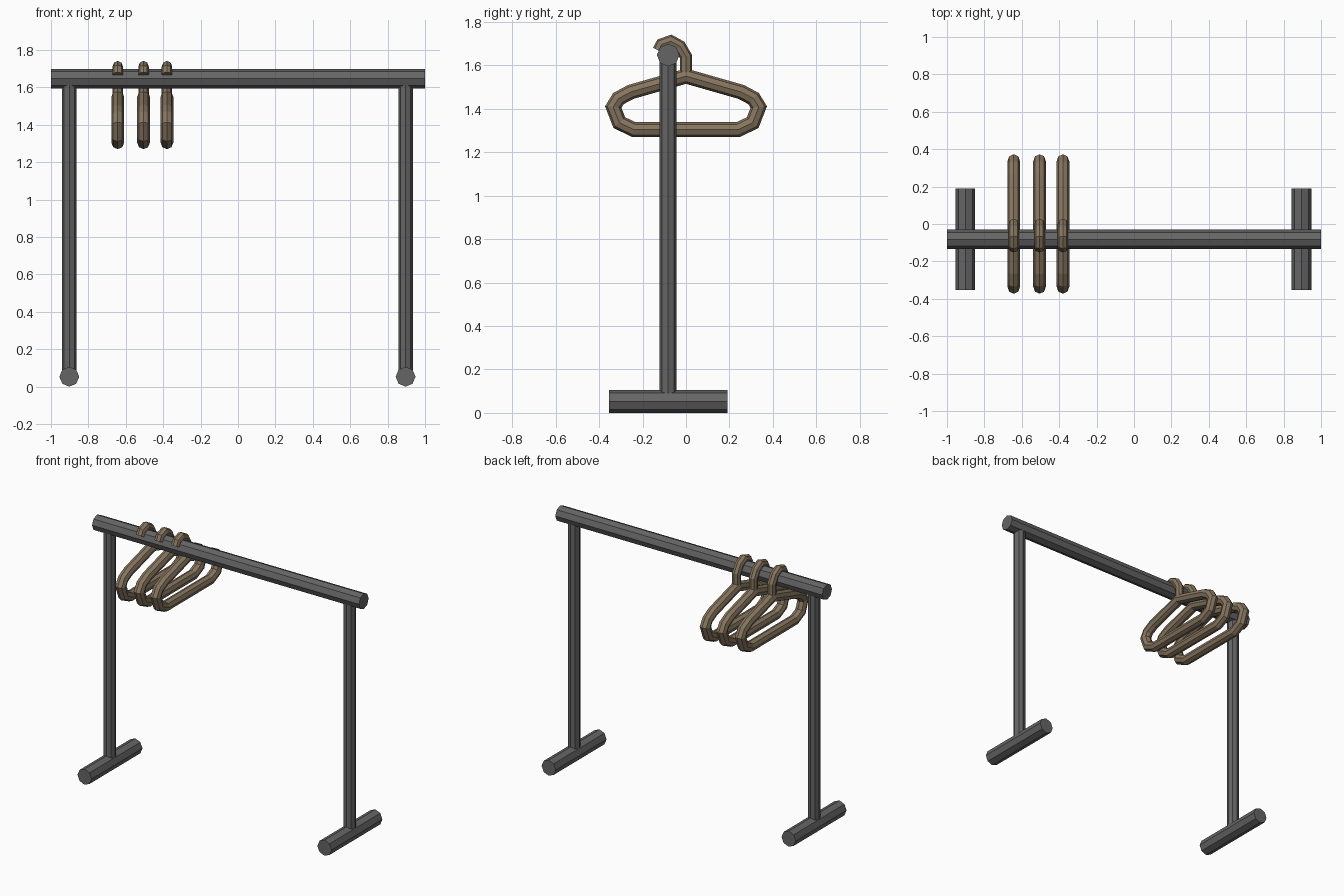
import bpy, bmesh
from math import sin, cos, pi
from mathutils import Vector

if "Cube" in bpy.data.objects:
    bpy.data.objects.remove(bpy.data.objects["Cube"])

SIDES = 8


def material(name, rgb):
    m = bpy.data.materials.new(name)
    m.diffuse_color = (*rgb, 1)
    m.use_nodes = True
    m.node_tree.nodes["Principled BSDF"].inputs["Base Color"].default_value = m.diffuse_color
    return m


METAL = material("dark_metal", (0.13, 0.13, 0.13))
WOOD = material("brown_wood", (0.24, 0.18, 0.115))


def sweep(bm, path, radius, closed):
    """Sweep an octagon along a (y, z) path at x = 0 with mitred corners."""
    pts = [Vector((0, y, z)) for y, z in path]
    n = len(pts)
    across = Vector((1, 0, 0))
    rings = []
    for i, p in enumerate(pts):
        a = (p - pts[i - 1]).normalized() if closed or i > 0 else None
        b = (pts[(i + 1) % n] - p).normalized() if closed or i < n - 1 else None
        a, b = a or b, b or a
        t = (a + b).normalized()
        side = across.cross(t) / t.dot(a)
        rings.append([bm.verts.new(p + radius * (cos(k * 2 * pi / SIDES) * across
                                                 + sin(k * 2 * pi / SIDES) * side))
                      for k in range(SIDES)])
    for i in range(n if closed else n - 1):
        r, s = rings[i], rings[(i + 1) % n]
        for k in range(SIDES):
            j = (k + 1) % SIDES
            bm.faces.new((r[k], r[j], s[j], s[k]))
    if not closed:
        bm.faces.new(rings[0])
        bm.faces.new(rings[-1])


def bar(name, start, end, radius):
    """Octagonal bar between two points."""
    a, b = Vector(start), Vector(end)
    axis = b - a
    bpy.ops.mesh.primitive_cylinder_add(vertices=SIDES, radius=radius, depth=axis.length,
                                        location=(a + b) / 2)
    ob = bpy.context.object
    ob.name = name
    ob.rotation_euler = axis.to_track_quat('Z', 'Y').to_euler()
    ob.data.materials.append(METAL)


# Rack: rail, posts and feet
Y = -0.082
bar("rail", (-1, Y, 1.647), (1, Y, 1.647), 0.052)
for side, x in (("left", -0.902), ("right", 0.896)):
    bar(side + "_post", (x, Y, 0.06), (x, Y, 1.64), 0.039)
    bar(side + "_foot", (x, Y - 0.272, 0.053), (x, Y + 0.272, 0.053), 0.053)

# Hanger: mirrored loop plus hook
half = [(0.24, 1.304), (0.307, 1.336), (0.335, 1.408), (0.311, 1.447), (0.255, 1.477)]
loop = half + [(0, 1.55)] + [(-y, z) for y, z in reversed(half)]
hook = [(0, 1.55), (0, 1.64), (-0.028, 1.688), (-0.07, 1.711), (-0.112, 1.696), (-0.127, 1.668)]
bm = bmesh.new()
sweep(bm, loop, 0.034, True)
sweep(bm, hook, 0.028, False)
bmesh.ops.recalc_face_normals(bm, faces=bm.faces)
mesh = bpy.data.meshes.new("hanger")
bm.to_mesh(mesh)
bm.free()
mesh.materials.append(WOOD)
for i, x in enumerate((-0.643, -0.505, -0.38)):
    ob = bpy.data.objects.new(f"hanger_{i + 1}", mesh)
    ob.location.x = x
    bpy.context.collection.objects.link(ob)
